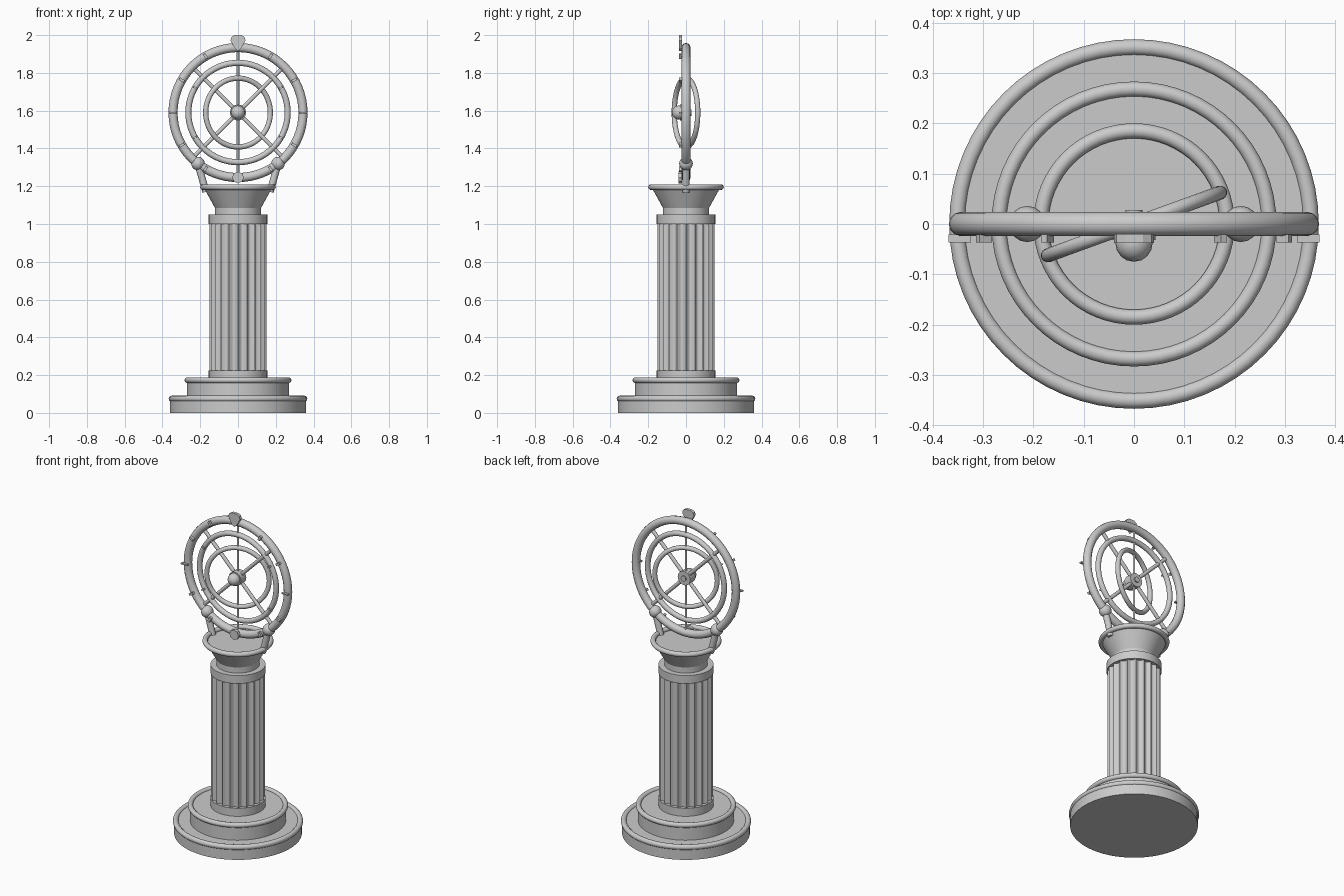
import bpy, bmesh, math
from mathutils import Vector, Matrix

cube = bpy.data.objects.get("Cube")
if cube:
    bpy.data.objects.remove(cube, do_unlink=True)

stone = bpy.data.materials.new("plain grey")
stone.use_nodes = True
GREY = (0.6, 0.6, 0.6, 1)
stone.diffuse_color = GREY
stone.node_tree.nodes["Principled BSDF"].inputs["Base Color"].default_value = GREY

WHEEL = Vector((0, 0, 1.59))
RING_R = 0.344


def finish(name, smooth=True):
    ob = bpy.context.object
    ob.name = name
    ob.data.materials.append(stone)
    if smooth:
        bpy.ops.object.shade_smooth_by_angle(angle=math.radians(35))
    return ob


def drum(name, z0, z1, r0, r1=None):
    bpy.ops.mesh.primitive_cone_add(vertices=64, radius1=r0, radius2=r1 or r0,
                                    depth=z1 - z0, location=(0, 0, (z0 + z1) / 2))
    return finish(name)


def ring(name, major, minor, loc, rot=(0, 0, 0)):
    bpy.ops.mesh.primitive_torus_add(major_radius=major, minor_radius=minor, major_segments=64,
                                     minor_segments=12, location=loc, rotation=rot)
    return finish(name)


def rod(name, a, b, r):
    a, b = Vector(a), Vector(b)
    d = b - a
    bpy.ops.mesh.primitive_cylinder_add(vertices=16, radius=r, depth=d.length, location=(a + b) / 2,
                                        rotation=d.to_track_quat('Z', 'Y').to_euler())
    return finish(name)


def ball(name, loc, r):
    bpy.ops.mesh.primitive_uv_sphere_add(segments=16, ring_count=10, radius=r, location=loc)
    return finish(name)


def extrude(name, points, vec, smooth=False):
    """Solid made by sweeping a closed outline along a vector."""
    bm = bmesh.new()
    face = bm.faces.new([bm.verts.new(p) for p in points])
    swept = bmesh.ops.extrude_face_region(bm, geom=[face])["geom"]
    bmesh.ops.translate(bm, vec=vec, verts=[v for v in swept if isinstance(v, bmesh.types.BMVert)])
    bmesh.ops.recalc_face_normals(bm, faces=bm.faces)
    mesh = bpy.data.meshes.new(name)
    bm.to_mesh(mesh)
    bm.free()
    ob = bpy.data.objects.new(name, mesh)
    bpy.context.collection.objects.link(ob)
    bpy.ops.object.select_all(action='DESELECT')
    bpy.context.view_layer.objects.active = ob
    ob.select_set(True)
    return finish(name, smooth)


def on_wheel(radius, degrees, y=0):
    t = math.radians(degrees)
    return WHEEL + Vector((radius * math.cos(t), y, radius * math.sin(t)))


def tick(name, radius, degrees, y, size):
    bpy.ops.mesh.primitive_cube_add(size=1, location=on_wheel(radius, degrees, y),
                                    rotation=(0, -math.radians(degrees), 0))
    bpy.context.object.scale = size
    return finish(name, False)


# Stepped round plinth with rolled edges
drum("plinth_lower", 0, 0.08, 0.36)
ring("plinth_lower_edge", 0.351, 0.016, (0, 0, 0.075))
drum("plinth_upper", 0.07, 0.175, 0.27)
ring("plinth_upper_edge", 0.268, 0.015, (0, 0, 0.173))

# Fluted column between two collars
drum("column_foot", 0.17, 0.225, 0.155)
FLUTES, STEPS = 20, 8
outline = []
for i in range(FLUTES * STEPS):
    a = math.tau * i / (FLUTES * STEPS)
    r = 0.151 - 0.018 * math.sin(math.pi * (i % STEPS) / STEPS)
    outline.append((r * math.cos(a), r * math.sin(a), 0.22))
extrude("fluted_shaft", outline, (0, 0, 0.785), True)
drum("column_collar", 1.0, 1.05, 0.155)

# Flared capital with a rolled rim
drum("capital_neck", 1.05, 1.09, 0.122)
drum("capital_flare", 1.085, 1.19, 0.122, 0.18)
ring("capital_rim", 0.185, 0.015, (0, 0, 1.195))

# Nested rings, the innermost turned about the upright axis
upright = math.pi / 2
ring("outer_ring", RING_R, 0.024, WHEEL, (upright, 0, 0))
ring("middle_ring", 0.263, 0.016, WHEEL, (upright, 0, 0))
ring("inner_ring", 0.182, 0.014, WHEEL, (upright, 0, math.radians(20)))

# Spokes and the upright axis
for deg in (45, 135):
    rod("diagonal_spoke", on_wheel(RING_R, deg), on_wheel(-RING_R, deg), 0.011)
rod("upright_axis", on_wheel(RING_R, 90), on_wheel(-RING_R, 90), 0.007)

# Hub with a ball on the front
rod("hub", (0, -0.032, WHEEL.z), (0, 0.02, WHEEL.z), 0.043)
rod("hub_back_boss", (0, 0, WHEEL.z), (0, 0.028, WHEEL.z), 0.017)
ball("hub_ball", (0, -0.038, WHEEL.z), 0.037)

# Marks around the rings
for deg in range(0, 360, 30):
    if deg % 180 == 0:
        tick("outer_mark", 0.346, deg, -0.029, (0.044, 0.016, 0.008))
    elif deg % 90:
        tick("outer_mark", RING_R, deg, -0.029, (0.028, 0.016, 0.014))
        if deg % 180 in (30, 150):
            tick("middle_mark", 0.262, deg, -0.017, (0.02, 0.012, 0.01))

# Crest plate at the top and small plate at the bottom
half = [(0, 1.915), (0.018, 1.932), (0.04, 1.972), (0.035, 1.99), (0.018, 2.0)]
crest = half + [(-x, z) for x, z in reversed(half[1:])]
extrude("top_crest", [(x, -0.038, z) for x, z in crest], (0, 0.018, 0))
extrude("bottom_plate", [on_wheel(RING_R, 270, -0.04) +
                         Matrix.Rotation(math.tau * i / 8, 3, 'Y') @ Vector((0, 0, 0.031))
                         for i in range(8)], (0, 0.02, 0))

# Support arms from the capital to the outer ring
for side in (-1, 1):
    joint = (0.212 * side, 0, 1.32)
    rod("support_arm", (0.17 * side, 0, 1.17), joint, 0.019)
    ball("support_joint", joint, 0.036)
